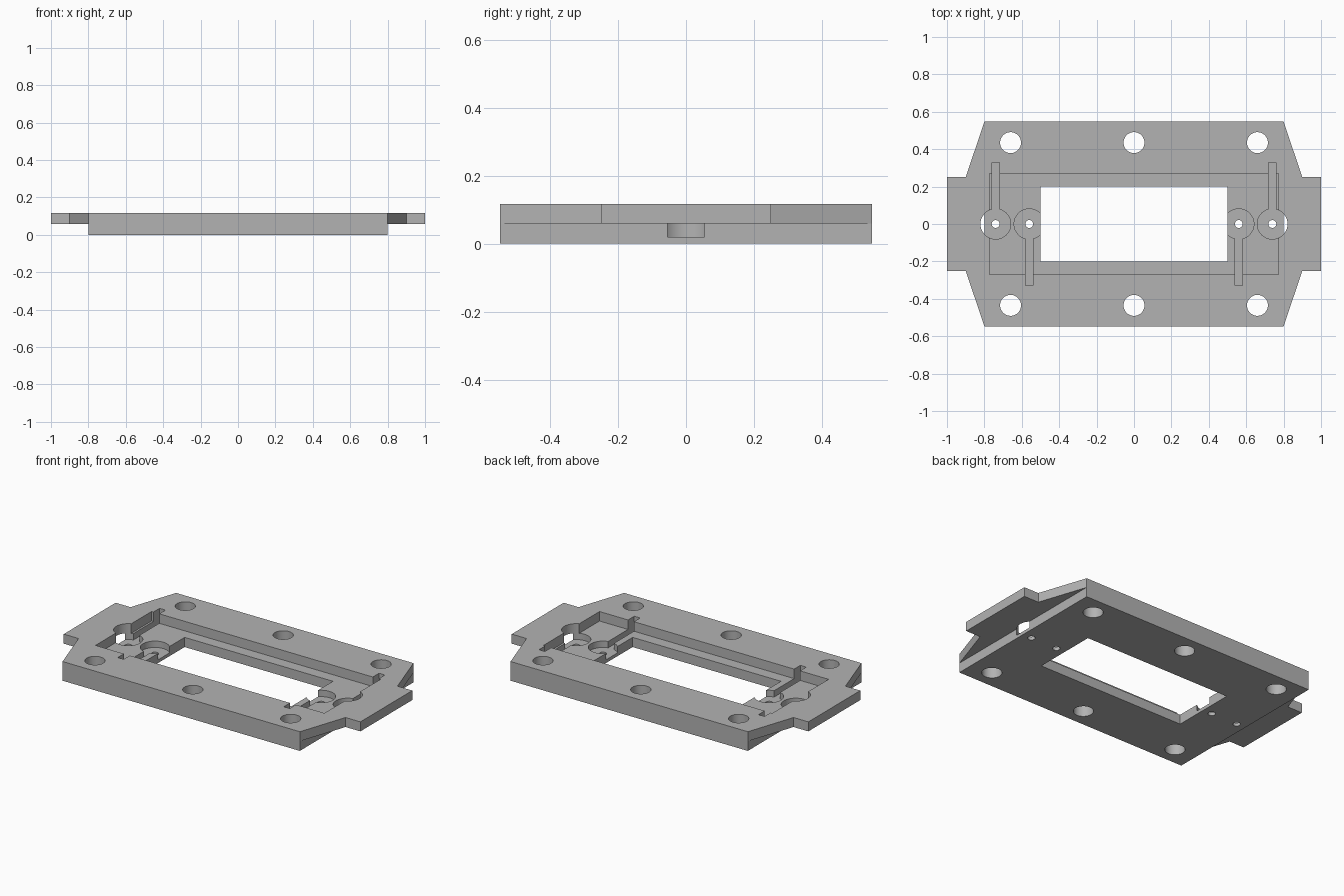
import bpy, bmesh, math

if "Cube" in bpy.data.objects:
    bpy.data.objects.remove(bpy.data.objects["Cube"], do_unlink=True)

TOP, FLOOR, POCKET = 0.117, 0.059, 0.02   # top face, recess floor, pocket floor
HALF_W, HALF_D = 0.8, 0.547
OVER, UNDER = 0.3, -0.2                   # cutter overshoot

grey = bpy.data.materials.new("plain_grey")
grey.use_nodes = True
colour = (0.45, 0.45, 0.45, 1)
grey.diffuse_color = colour
grey.node_tree.nodes["Principled BSDF"].inputs["Base Color"].default_value = colour


def prism(name, outline, z0, z1):
    """Extrude a flat outline between two heights."""
    bm = bmesh.new()
    face = bm.faces.new([bm.verts.new((x, y, z0)) for x, y in outline])
    ext = bmesh.ops.extrude_face_region(bm, geom=[face])
    verts = [v for v in ext["geom"] if isinstance(v, bmesh.types.BMVert)]
    bmesh.ops.translate(bm, verts=verts, vec=(0, 0, z1 - z0))
    bmesh.ops.recalc_face_normals(bm, faces=bm.faces)
    mesh = bpy.data.meshes.new(name)
    bm.to_mesh(mesh)
    bm.free()
    mesh.materials.append(grey)
    obj = bpy.data.objects.new(name, mesh)
    bpy.context.collection.objects.link(obj)
    return obj


def rect(x0, x1, y0, y1):
    return [(x0, y0), (x1, y0), (x1, y1), (x0, y1)]


def circle(x, y, r, n=48):
    return [(x + r * math.cos(2 * math.pi * i / n),
             y + r * math.sin(2 * math.pi * i / n)) for i in range(n)]


# Plate outline with tapered shoulders and end tabs
right_half = [(HALF_W, -HALF_D), (0.9, -0.25), (1, -0.25),
              (1, 0.25), (0.9, 0.25), (HALF_W, HALF_D)]
left_half = [(-x, -y) for x, y in right_half]
plate = prism("mounting_plate", right_half + left_half, 0, TOP)


def cut(outline, z0, z1=OVER):
    cutter = prism("cutter", outline, z0, z1)
    cutter.hide_render = True
    mod = plate.modifiers.new("cut", 'BOOLEAN')
    mod.operation, mod.solver, mod.object = 'DIFFERENCE', 'EXACT', cutter
    bpy.context.view_layer.objects.active = plate
    bpy.ops.object.modifier_apply(modifier=mod.name)
    bpy.data.objects.remove(cutter, do_unlink=True)


# Recess and open window
cut(rect(-0.772, 0.772, -0.27, 0.27), FLOOR)
cut(rect(-0.5, 0.5, -0.2, 0.2), UNDER)

# Bolt holes
for x in (-0.66, 0, 0.66):
    for y in (-0.435, 0.435):
        cut(circle(x, y, 0.056), UNDER)

for side in (-1, 1):
    # Undercut below the end tabs
    a, b = sorted((side * HALF_W, side * 1.2))
    cut(rect(a, b, -0.7, 0.7), UNDER, FLOOR)
    # Round pockets, wire slots and pin holes
    for px, end in ((0.74, 0.33), (0.56, -0.33)):
        x = side * px
        cut(circle(x, 0, 0.081), POCKET)
        cut(rect(x - 0.02, x + 0.02, min(0, end), max(0, end)), POCKET)
        cut(circle(x, 0, 0.021, 24), UNDER)

# Smooth bores, crisp edges
bpy.ops.object.select_all(action='DESELECT')
plate.select_set(True)
bpy.context.view_layer.objects.active = plate
bpy.ops.object.shade_smooth_by_angle(angle=math.radians(30))
